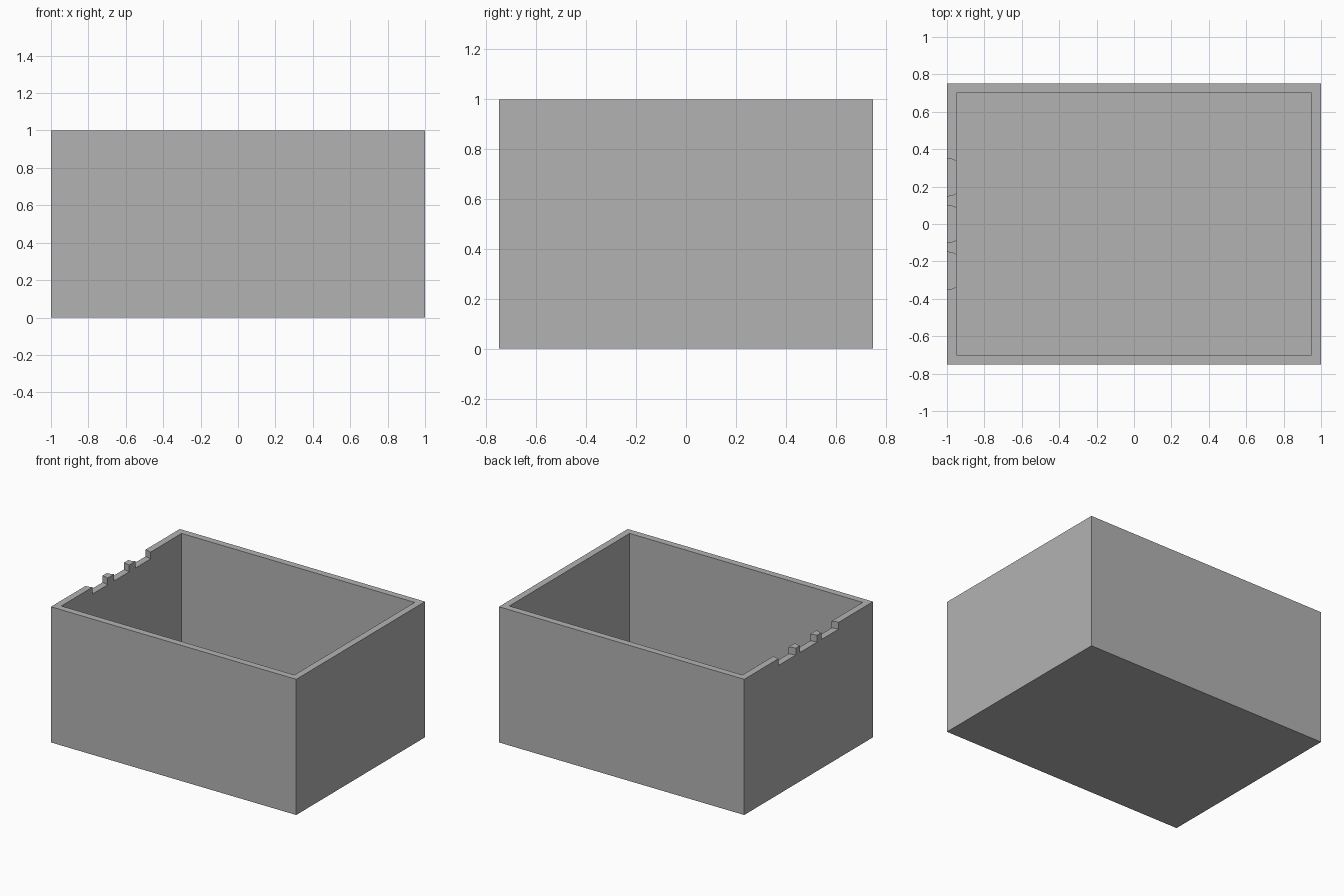
import bpy
import bmesh
from mathutils import Matrix, Vector

LENGTH, WIDTH, HEIGHT = 2.0, 1.5, 1.0
WALL = 0.05
NOTCH_RADIUS = 0.1
NOTCH_DEPTH = 0.05

default_cube = bpy.data.objects.get("Cube")
if default_cube:
    bpy.data.objects.remove(default_cube, do_unlink=True)

# Plain grey for the whole box
grey = bpy.data.materials.new("plain_grey")
grey.use_nodes = True
colour = (0.45, 0.45, 0.45, 1)
grey.diffuse_color = colour
grey.node_tree.nodes["Principled BSDF"].inputs["Base Color"].default_value = colour


def make_object(name, bm):
    mesh = bpy.data.meshes.new(name)
    bm.to_mesh(mesh)
    bm.free()
    mesh.materials.append(grey)
    obj = bpy.data.objects.new(name, mesh)
    bpy.context.collection.objects.link(obj)
    return obj


def cut(target, cutter):
    mod = target.modifiers.new(cutter.name, "BOOLEAN")
    mod.operation = "DIFFERENCE"
    mod.solver = "EXACT"
    mod.object = cutter
    bpy.context.view_layer.objects.active = target
    bpy.ops.object.modifier_apply(modifier=mod.name)
    bpy.data.objects.remove(cutter, do_unlink=True)


# Open box: inset the top face and push it down to the floor
bm = bmesh.new()
bmesh.ops.create_cube(bm, size=1, matrix=Matrix.Translation((0, 0, HEIGHT / 2))
                      @ Matrix.Diagonal((LENGTH, WIDTH, HEIGHT, 1)))
top = max(bm.faces, key=lambda f: f.calc_center_median().z)
bmesh.ops.inset_region(bm, faces=[top], thickness=WALL, use_even_offset=True)
inner = bmesh.ops.extrude_discrete_faces(bm, faces=[top])["faces"]
bmesh.ops.translate(bm, verts=inner[0].verts, vec=Vector((0, 0, WALL - HEIGHT)))
box = make_object("open_box", bm)

# Three shallow round notches in the rim of one end wall
for y in (-0.25, 0, 0.25):
    bm = bmesh.new()
    bmesh.ops.create_cone(bm, cap_ends=True, segments=32, radius1=NOTCH_RADIUS,
                          radius2=NOTCH_RADIUS, depth=NOTCH_DEPTH * 2,
                          matrix=Matrix.Translation((-LENGTH / 2, y, HEIGHT)))
    cutter = make_object("notch_cutter", bm)
    cutter.hide_render = True
    cut(box, cutter)
